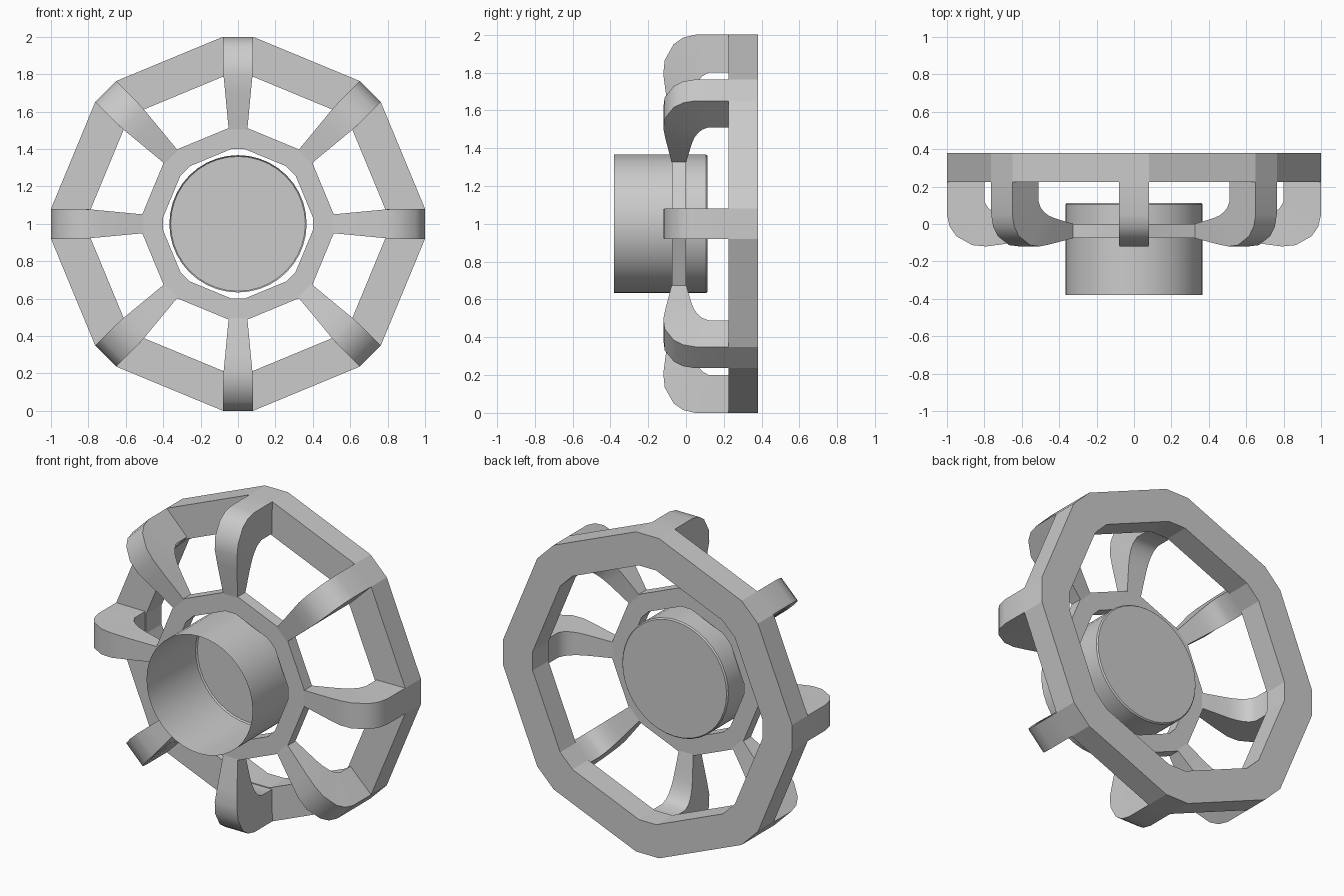
import bpy, bmesh, math

if "Cube" in bpy.data.objects:
    bpy.data.objects.remove(bpy.data.objects["Cube"])

CZ = 1.0  # height of the wheel axis


def polar(k, r, s, y):
    """Point at radius r along spoke direction k (of 8), offset s sideways."""
    a = k * math.pi / 4
    return (r * math.cos(a) - s * math.sin(a), y,
            CZ + r * math.sin(a) + s * math.cos(a))


def finish(bm, name, angle=30):
    bmesh.ops.recalc_face_normals(bm, faces=bm.faces)
    me = bpy.data.meshes.new(name)
    bm.to_mesh(me)
    bm.free()
    ob = bpy.data.objects.new(name, me)
    bpy.context.collection.objects.link(ob)
    bpy.ops.object.select_all(action='DESELECT')
    ob.select_set(True)
    bpy.context.view_layer.objects.active = ob
    bpy.ops.object.shade_smooth_by_angle(angle=math.radians(angle))
    return ob


def ring(name, outer, inner, y0, y1):
    """Sixteen-sided ring; outer and inner are (radius, half width of short side)."""
    bm = bmesh.new()
    loops = []
    for (r, w), y in ((outer, y0), (outer, y1), (inner, y1), (inner, y0)):
        loops.append([bm.verts.new(polar(k, r, s, y))
                      for k in range(8) for s in (-w, w)])
    for j in range(4):
        a, b = loops[j], loops[(j + 1) % 4]
        for i in range(16):
            n = (i + 1) % 16
            bm.faces.new((a[i], a[n], b[n], b[i]))
    return finish(bm, name, 15)


# Outer rim and hub ring
ring("outer_rim", (1.0, 0.08), (0.795, 0.06), 0.225, 0.38)
ring("hub_ring", (0.512, 0.05), (0.40, 0.035), -0.075, 0.0)

# Curved spokes: outer r, y / inner r, y for each section
sections = [
    (1.00, 0.225, 0.80, 0.225),
    (1.00, 0.05, 0.80, 0.12),
    (0.985, -0.015, 0.78, 0.085),
    (0.95, -0.065, 0.75, 0.062),
    (0.865, -0.113, 0.715, 0.045),
    (0.79, -0.12, 0.67, 0.032),
    (0.70, -0.108, 0.60, 0.018),
    (0.505, -0.075, 0.505, 0.0),
]


def half_width(r):
    return 0.05 + 0.03 * min(1, max(0, (r - 0.51) / 0.31))


for k in range(8):
    bm = bmesh.new()
    rows = []
    for ro, yo, ri, yi in sections:
        wo, wi = half_width(ro), half_width(ri)
        rows.append([bm.verts.new(polar(k, r, s, y)) for r, s, y in
                     ((ro, -wo, yo), (ro, wo, yo), (ri, wi, yi), (ri, -wi, yi))])
    for a, b in zip(rows, rows[1:]):
        for i in range(4):
            n = (i + 1) % 4
            bm.faces.new((a[i], a[n], b[n], b[i]))
    finish(bm, f"spoke_{k + 1}", 40)

# Centre cup: thin tube open at the front, closed at the back
bm = bmesh.new()
N = 40
cup = []
for r, y in ((0.367, -0.38), (0.367, 0.105), (0.36, 0.113)):
    cup.append([bm.verts.new((r * math.cos(2 * math.pi * i / N), y,
                              CZ + r * math.sin(2 * math.pi * i / N)))
                for i in range(N)])
for a, b in zip(cup, cup[1:]):
    for i in range(N):
        n = (i + 1) % N
        bm.faces.new((a[i], a[n], b[n], b[i]))
bm.faces.new(cup[-1])
finish(bm, "centre_cup", 30)
